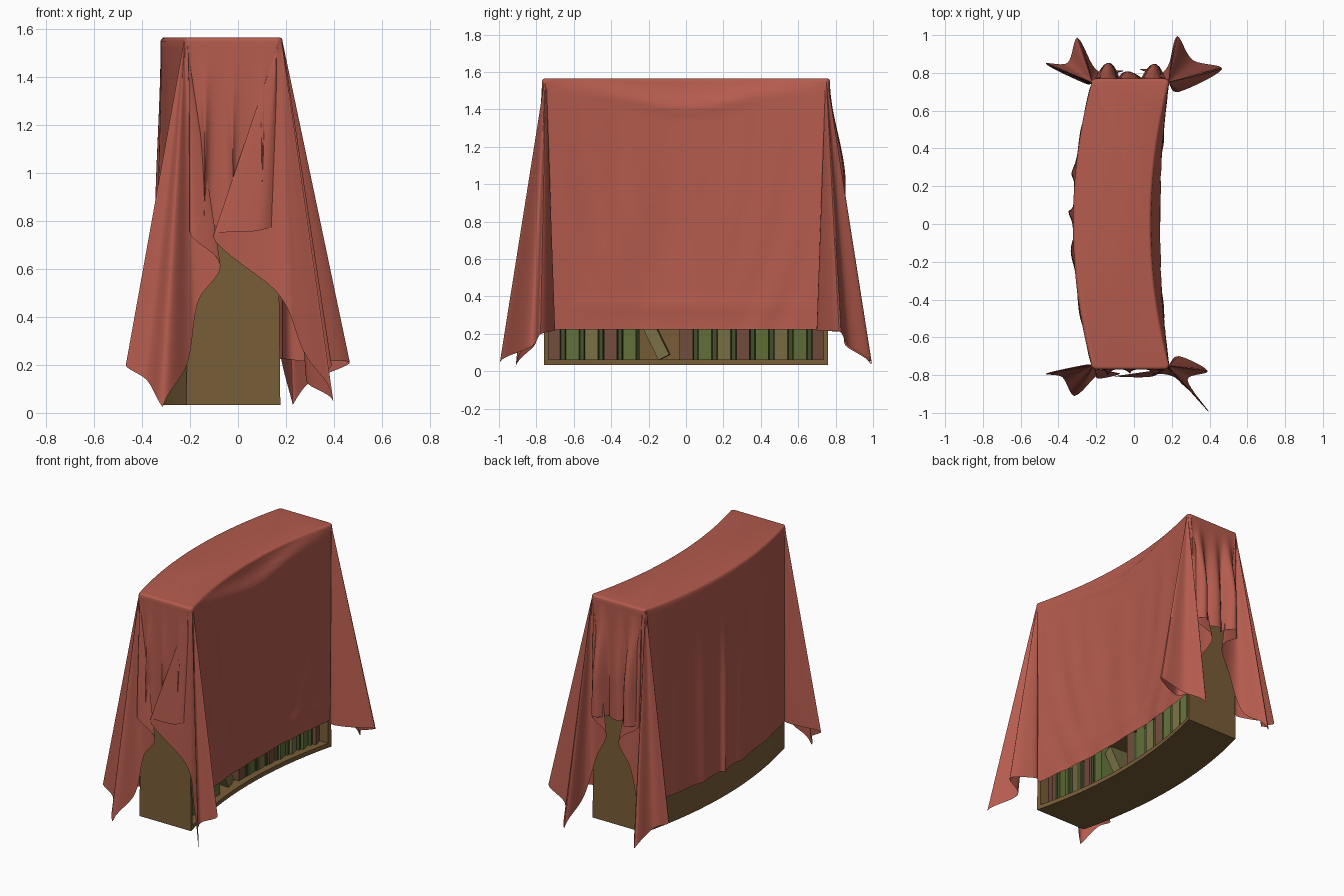
import bpy, bmesh, random
from math import sin, cos, pi, exp, radians, atan2, sqrt
from mathutils import Vector, Matrix, noise

if "Cube" in bpy.data.objects:
    bpy.data.objects.remove(bpy.data.objects["Cube"])

random.seed(4)
Y_END, TOP = 0.765, 1.565
DROP_X, DROP_Y = 1.325, 0.775        # cloth overhang on long sides and on ends
R = 0.016


def material(name, rgb):
    m = bpy.data.materials.new(name)
    m.diffuse_color = (*rgb, 1)
    m.use_nodes = True
    m.node_tree.nodes["Principled BSDF"].inputs["Base Color"].default_value = m.diffuse_color
    return m


WOOD = material("wood", (0.19, 0.11, 0.04))
CLOTH = material("red_cloth", (0.46, 0.105, 0.075))
BOOKS = [material("book_green", (0.12, 0.16, 0.04)),
         material("book_olive", (0.19, 0.16, 0.06)),
         material("book_brown", (0.17, 0.075, 0.045)),
         material("book_dark", (0.06, 0.08, 0.025))]


def finish(name, bm, mats, smooth=False):
    bmesh.ops.recalc_face_normals(bm, faces=bm.faces)
    me = bpy.data.meshes.new(name)
    bm.to_mesh(me)
    bm.free()
    ob = bpy.data.objects.new(name, me)
    bpy.context.collection.objects.link(ob)
    for m in mats:
        me.materials.append(m)
    if smooth:
        bpy.context.view_layer.objects.active = ob
        ob.select_set(True)
        bpy.ops.object.shade_smooth_by_angle(angle=radians(50))
        ob.select_set(False)
    return ob


def bow(y):
    """Centre line of the curved bookcase."""
    return -0.018 - 0.1 * (1 - (y / Y_END) ** 2)


def curved_box(name, y0, y1, d0, d1, z0, z1, seg=16):
    bm = bmesh.new()
    rings = []
    for i in range(seg + 1):
        y = y0 + (y1 - y0) * i / seg
        ring = []
        for d, z in ((d0, z0), (d1, z0), (d1, z1), (d0, z1)):
            k = 1 - 0.08 * z / 1.5
            ring.append(bm.verts.new((bow(y) + d * k, y, z)))
        rings.append(ring)
    for a, b in zip(rings, rings[1:]):
        for j in range(4):
            bm.faces.new((a[j], a[j - 1], b[j - 1], b[j]))
    bm.faces.new(rings[0])
    bm.faces.new(rings[-1])
    return finish(name, bm, [WOOD])


# Bookcase carcass
H = 0.196
curved_box("bottom_board", -0.76, 0.76, -H, H, 0.033, 0.062)
curved_box("top_board", -0.755, 0.755, -H, H, 1.52, 1.555)
curved_box("back_panel", -0.755, 0.755, -H, -H + 0.02, 0.05, 1.53)
curved_box("side_panel_front", -0.76, -0.735, -H, H, 0.035, 1.53, 1)
curved_box("side_panel_back", 0.735, 0.76, -H, H, 0.035, 1.53, 1)
shelf_z = [0.062, 0.43, 0.80, 1.17]
for n, z in enumerate(shelf_z[1:]):
    curved_box(f"shelf_{n + 1}", -0.74, 0.74, -H + 0.02, H - 0.02, z - 0.025, z)


# Books: upright rows with one leaning book each
def add_book(bm, y, z, w, h, mat, lean=0.0):
    depth = 0.2
    slope = atan2(-0.2 * y / Y_END ** 2, -1.0) + pi
    m = (Matrix.Translation((bow(y) + 0.05, y, z)) @ Matrix.Rotation(slope, 4, 'Z')
         @ Matrix.Rotation(lean, 4, 'X')
         @ Matrix.Diagonal((depth, w, h, 1)) @ Matrix.Translation((0, 0, 0.5)))
    for v in bmesh.ops.create_cube(bm, size=1, matrix=m)["verts"]:
        for f in v.link_faces:
            f.material_index = mat


for row, z in enumerate(shelf_z):
    bm = bmesh.new()
    for i in range(15):
        y = -0.685 + 0.098 * i
        if i in (5, 6):
            continue
        add_book(bm, y, z, 0.07, random.uniform(0.25, 0.29), (2, 0, 1, 2, 0, 1, 0)[i % 7])
        if i not in (4, 14):
            add_book(bm, y + 0.049, z, 0.022, random.uniform(0.22, 0.26), 3)
    add_book(bm, -0.115, z + 0.012, 0.065, 0.25, 1, radians(26))
    finish(f"books_row_{row + 1}", bm, BOOKS)


# Draped cloth: each station is (edge point, outward direction, length, displacement function)
def smooth(t):
    t = max(0.0, min(1.0, t))
    return t * t * (3 - 2 * t)


XR, XL, YC = 0.160, -0.200, 0.744


def front_disp(y):
    d = max(0.0, 1 - (y / YC) ** 2)

    def f(l):
        swag = 0.10 * d ** 4 + 0.03
        out = 0.04 * d * smooth(l / (swag + 0.04)) + 0.014 * d * exp(-((l - swag) / 0.03) ** 2)
        # fan wrinkles curving down from both top corners
        wr = sin(30 * (abs(y) + 0.25 * l * l - 0.1 * l)) * smooth((abs(y) - 0.15) / 0.4)
        out += 0.006 * d * wr * smooth(l / 0.5)
        out += 0.012 * d * smooth(l) * noise.noise(Vector((y * 5, l * 1.5, 3)))
        out += 0.006 * d * exp(-((l - 1.2) / 0.04) ** 2)
        return Vector((out, 0, 0))
    return f


def back_disp(y):
    d = max(0.0, 1 - (y / YC) ** 6)

    def f(l):
        p = y * 24 + 1.2 * sin(y * 7)
        fold = max(0.0, 0.5 + 0.5 * sin(p)) ** 3 * (0.6 + 0.5 * sin(y * 5 + 1))
        return Vector((-d * (0.002 + 0.022 * fold * smooth(l / 0.8)), 0.015 * d * sin(p * 1.3) * l, 0))
    return f


def end_disp(sy, u):
    amp = 0.04 if sy < 0 else 0.09

    def f(l):
        fold = (0.5 - 0.5 * cos(6 * pi * u)) ** 1.6 * (0.65 + 0.35 * sin(9 * u + sy))
        return Vector((0.03 * sin(6 * pi * u) * l, sy * amp * fold * smooth(l / 0.55), 0))
    return f


TIP = atan2(DROP_Y, DROP_X)
# Corner folds: (angle in the cloth, tilt outward in x, tilt outward in y)
CORNERS = {
    (1, 1): [(0, 0, 0), (.1, .04, -.035), (.25, .205, .05), (.37, .09, .08), (TIP, .03, .155),
             (.62, .0, .06), (.8, -.05, .03), (1.05, -.16, .06), (1.3, -.03, .05), (pi / 2, 0, 0)],
    (-1, 1): [(0, 0, 0), (.1, .03, .0), (.25, .175, .07), (.37, .09, .07), (TIP, .05, .15),
              (.62, -.01, .05), (.8, -.08, .03), (1.0, -.17, .05), (1.3, -.03, .05), (pi / 2, 0, 0)],
    (-1, -1): [(0, 0, 0), (.1, .03, .0), (.25, .175, .03), (.37, .11, .04), (TIP, .06, .1),
               (.62, -.01, .04), (.8, -.05, .02), (.97, -.15, .03), (1.25, -.02, .06), (pi / 2, 0, 0)],
    (1, -1): [(0, 0, 0), (.1, .04, -.035), (.25, .15, .02), (.37, .07, .05), (TIP, .14, .155),
              (.64, .07, .08), (.84, -.02, .03), (1.12, -.32, .045), (1.35, -.1, .05), (pi / 2, 0, 0)],
}


def corner(sx, sy):
    cx = XR if sx > 0 else XL
    pts = [Vector(p) for p in CORNERS[sx, sy]]
    ext = [pts[0]] + pts + [pts[-1]]
    out, n = [], 7
    for s in range(len(pts) - 1):
        p0, p1, p2, p3 = ext[s:s + 4]
        for i in range(n):
            t = i / n
            q = 0.5 * (2 * p1 + (p2 - p0) * t + (2 * p0 - 5 * p1 + 4 * p2 - p3) * t * t
                       + (3 * p1 - p0 - 3 * p2 + p3) * t ** 3)
            if s or i:
                out.append(q)
    stations = []
    for th, a, b in out:
        L = min(DROP_X / max(cos(th), 1e-4), DROP_Y / max(sin(th), 1e-4))
        o = Vector((sx * cos(th), sy * sin(th), 0))
        drop = 1 - sqrt(1 - a * a - b * b)
        stations.append((Vector((cx, sy * YC, 0)) + o * 0.01, o, L,
                         lambda l, a=a, b=b, k=drop: Vector((sx * a * l, sy * b * l, k * l))))
    return stations if sx * sy > 0 else stations[::-1]


def long_side(sx, n=90):
    res = []
    for i in range(n + 1):
        y = sx * YC * (2 * i / n - 1)
        x = (XR if sx > 0 else XL) - 0.095 * (1 - (y / YC) ** 2) + sx * 0.01
        res.append((Vector((x, y, 0)), Vector((sx, 0, 0)), DROP_X,
                    front_disp(y) if sx > 0 else back_disp(y)))
    return res


def end_side(sy, n=42):
    res = []
    for i in range(n + 1):
        u = i / n
        x = XR + (XL - XR) * (u if sy > 0 else 1 - u)
        res.append((Vector((x, sy * (YC + 0.01), 0)), Vector((0, sy, 0)), DROP_Y, end_disp(sy, u)))
    return res


stations = (long_side(1) + corner(1, 1) + end_side(1) + corner(-1, 1)
            + long_side(-1) + corner(-1, -1) + end_side(-1) + corner(1, -1))
bm = bmesh.new()
columns = []
ARC, K = 4, 44
for base, out, L, disp in stations:
    col = []
    for k in range(ARC):
        a = pi / 2 * k / ARC
        col.append(bm.verts.new(base + out * R * sin(a) + Vector((0, 0, TOP - R * (1 - cos(a))))))
    for k in range(K + 1):
        l = L * k / K
        col.append(bm.verts.new(base + out * R + Vector((0, 0, TOP - R - l)) + disp(l)))
    columns.append(col)
for a, b in zip(columns, columns[1:] + columns[:1]):
    for k in range(ARC + K):
        bm.faces.new((a[k], a[k + 1], b[k + 1], b[k]))
bm.faces.new([c[0] for c in columns])
finish("draped_cloth", bm, [CLOTH], smooth=True)
